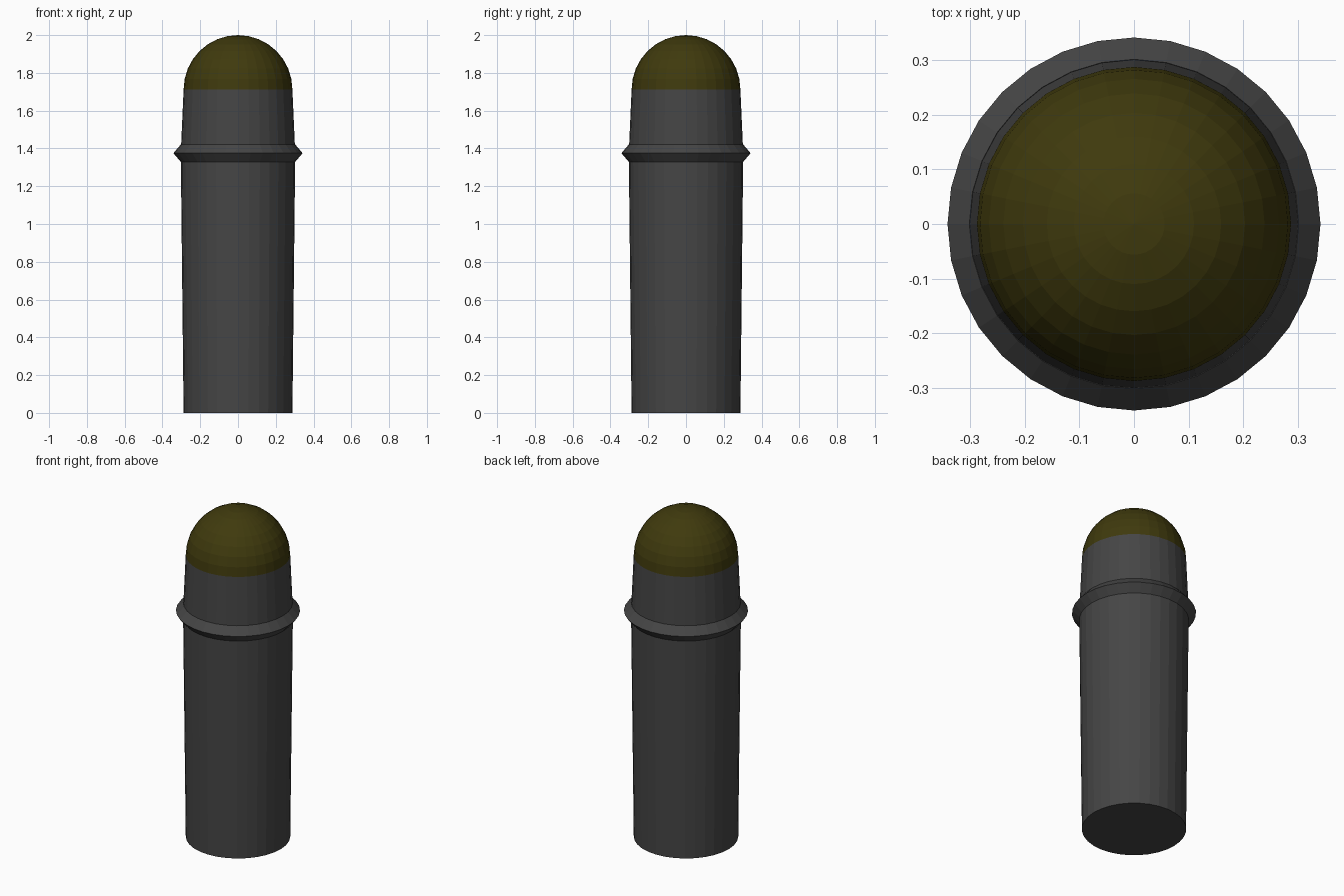
import bpy, bmesh, math

if "Cube" in bpy.data.objects:
    bpy.data.objects.remove(bpy.data.objects["Cube"])

SIDES = 32


def material(name, color):
    m = bpy.data.materials.new(name)
    m.diffuse_color = (*color, 1)
    m.use_nodes = True
    m.node_tree.nodes["Principled BSDF"].inputs["Base Color"].default_value = m.diffuse_color
    return m


dark = material("dark_grey", (0.06, 0.06, 0.06))
olive = material("dark_yellow", (0.05, 0.042, 0.004))


def lathe(name, profile, mat, closed=False):
    """Revolve (radius, z) points around z; ends off the axis are capped unless closed."""
    bm = bmesh.new()
    rings = []
    for r, z in profile:
        n = SIDES if r > 1e-5 else 1
        rings.append([bm.verts.new((r * math.cos(math.tau * i / SIDES),
                                    r * math.sin(math.tau * i / SIDES), z)) for i in range(n)])
    pairs = list(zip(rings, rings[1:]))
    if closed:
        pairs.append((rings[-1], rings[0]))
    for a, b in pairs:
        for i in range(SIDES):
            j = (i + 1) % SIDES
            if len(b) == 1:
                bm.faces.new((a[i], a[j], b[0]))
            else:
                bm.faces.new((a[i], a[j], b[j], b[i]))
    if not closed:
        for ring in (rings[0], rings[-1]):
            if len(ring) > 1:
                bm.faces.new(ring)
    bmesh.ops.recalc_face_normals(bm, faces=bm.faces)
    me = bpy.data.meshes.new(name)
    bm.to_mesh(me)
    bm.free()
    me.materials.append(mat)
    ob = bpy.data.objects.new(name, me)
    bpy.context.collection.objects.link(ob)
    return ob


# Tapered post: widest at the collar
lathe("post_body", [(0.288, 0), (0.303, 1.375), (0.288, 1.712)], dark)

# Diamond-section collar
lathe("collar", [(0.302, 1.328), (0.342, 1.375), (0.302, 1.422), (0.262, 1.375)], dark, closed=True)

# Half-sphere cap
R = 0.288
lathe("dome_cap", [(R * math.cos(math.pi / 2 * k / 8), 1.712 + R * math.sin(math.pi / 2 * k / 8))
                   for k in range(9)], olive)
